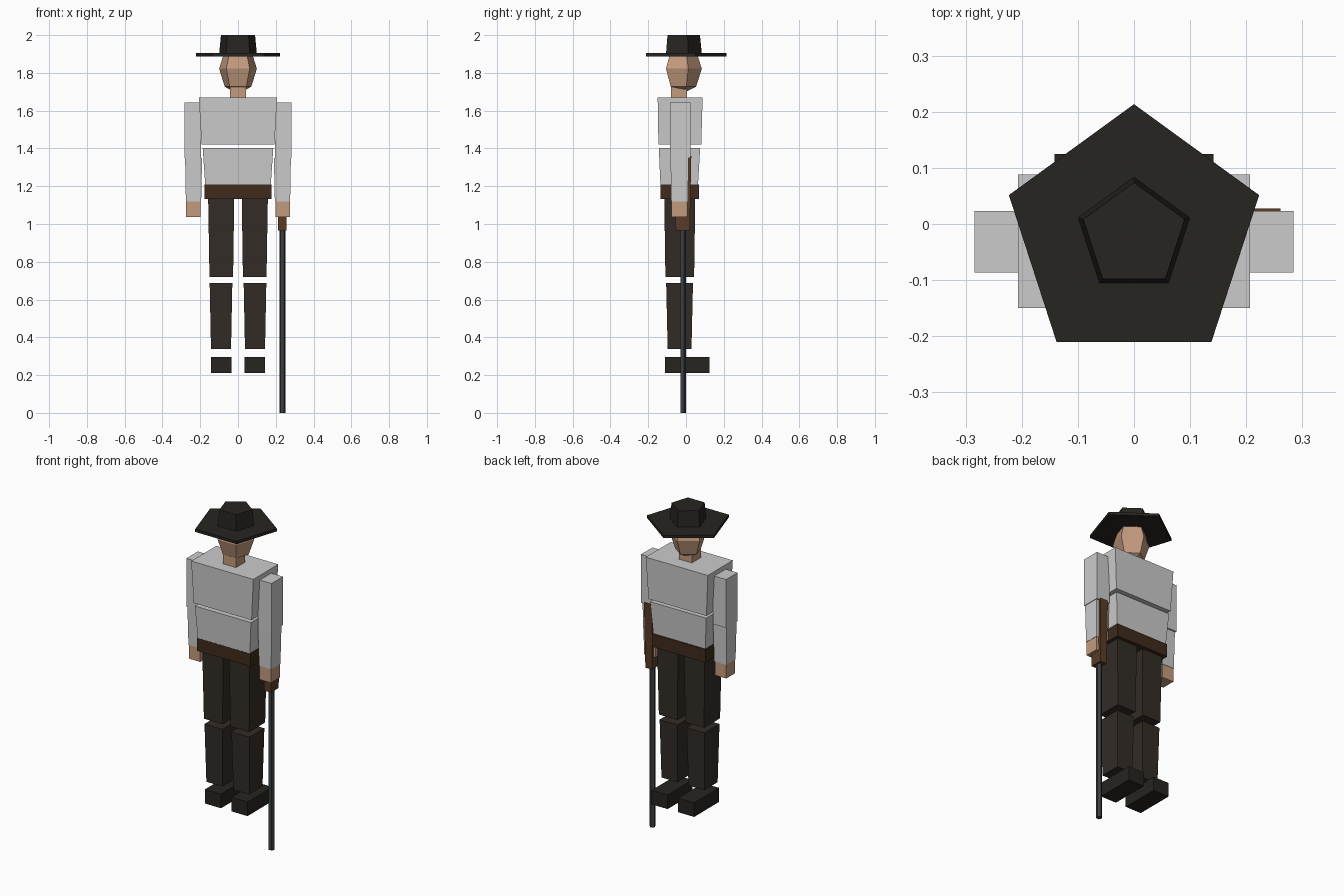
import bpy, bmesh, math

if "Cube" in bpy.data.objects:
    bpy.data.objects.remove(bpy.data.objects["Cube"])


def material(name, rgb):
    m = bpy.data.materials.new(name)
    m.diffuse_color = (*rgb, 1)
    m.use_nodes = True
    m.node_tree.nodes["Principled BSDF"].inputs["Base Color"].default_value = m.diffuse_color
    return m


SKIN = material("skin", (0.55, 0.33, 0.21))
HAT = material("felt", (0.02, 0.018, 0.015))
CLOTH = material("dark_cloth", (0.032, 0.025, 0.02))
LEATHER = material("leather", (0.05, 0.024, 0.011))
WOOD = material("wood", (0.1, 0.045, 0.018))
STEEL = material("steel", (0.045, 0.048, 0.052))
AXIS_Y = -0.021


def loft(name, rings, mat=None):
    """Skin closed rings of 3D points from bottom to top, capping both ends."""
    bm = bmesh.new()
    vs = [[bm.verts.new(p) for p in r] for r in rings]
    n = len(vs[0])
    for a, b in zip(vs, vs[1:]):
        for i in range(n):
            j = (i + 1) % n
            bm.faces.new((a[i], a[j], b[j], b[i]))
    bm.faces.new(vs[0][::-1])
    bm.faces.new(vs[-1])
    me = bpy.data.meshes.new(name)
    bm.to_mesh(me)
    bm.free()
    ob = bpy.data.objects.new(name, me)
    bpy.context.collection.objects.link(ob)
    if mat:
        me.materials.append(mat)
    return ob


def block(name, z0, z1, bottom, top, mat=None, mirror=False):
    """Tapered box; bottom and top are (x0, x1, y0, y1)."""
    rings = [[(a, c, z), (b, c, z), (b, d, z), (a, d, z)]
             for z, (a, b, c, d) in ((z0, bottom), (z1, top))]
    ob = loft(name, rings, mat)
    if mirror:
        ob.modifiers.new("mirror", 'MIRROR').use_bisect_axis[0] = False
    return ob


def pentagonal(name, profile, mat, x=0, y=AXIS_Y):
    """Five-sided solid from (radius, z) pairs, one corner pointing to +y."""
    angles = [math.pi / 2 + i * math.tau / 5 for i in range(5)]
    return loft(name, [[(x + r * math.cos(a), y + r * math.sin(a), z) for a in angles]
                       for r, z in profile], mat)


# Hat
pentagonal("hat_brim", [(0.2345, 1.888), (0.2345, 1.905)], HAT)
pentagonal("hat_crown", [(0.105, 1.9), (0.095, 2.0)], HAT)

# Head and neck
pentagonal("head", [(0.004, 1.692), (0.074, 1.727), (0.105, 1.822),
                    (0.074, 1.917), (0.004, 1.95)], SKIN)
block("neck", 1.66, 1.735, (-0.043, 0.043, -0.08, 0.006), (-0.043, 0.043, -0.08, 0.006), SKIN)

# Torso
block("chest", 1.42, 1.671, (-0.193, 0.193, -0.146, 0.081), (-0.207, 0.207, -0.15, 0.088))
block("abdomen", 1.2, 1.403, (-0.173, 0.173, -0.135, 0.063), (-0.187, 0.187, -0.144, 0.075))
block("belt", 1.132, 1.21, (-0.178, 0.178, -0.136, 0.07), (-0.178, 0.178, -0.136, 0.07), LEATHER)

# Arms
block("upper_arms", 1.35, 1.642, (0.195, 0.284, -0.086, 0.023), (0.195, 0.284, -0.086, 0.023), mirror=True)
block("forearms", 1.12, 1.35, (0.195, 0.276, -0.078, 0.01), (0.19, 0.28, -0.082, 0.014), mirror=True)
block("hands", 1.037, 1.12, (0.198, 0.274, -0.077, 0.008), (0.198, 0.274, -0.077, 0.008), SKIN, True)

# Legs
block("thighs", 0.72, 1.135, (0.026, 0.151, -0.109, 0.043), (0.02, 0.158, -0.115, 0.049), CLOTH, True)
block("shins", 0.337, 0.687, (0.037, 0.143, -0.097, 0.029), (0.03, 0.15, -0.105, 0.037), CLOTH, True)
block("boots", 0.212, 0.297, (0.035, 0.142, -0.112, 0.125), (0.035, 0.142, -0.112, 0.125), HAT, True)

# Long gun held muzzle down
pentagonal("gun_barrel", [(0.0165, 0), (0.0165, 0.97)], STEEL, 0.235, -0.0165)
block("gun_stock", 0.965, 1.36, (0.213, 0.257, -0.054, 0.02), (0.209, 0.261, -0.061, 0.028), WOOD)
